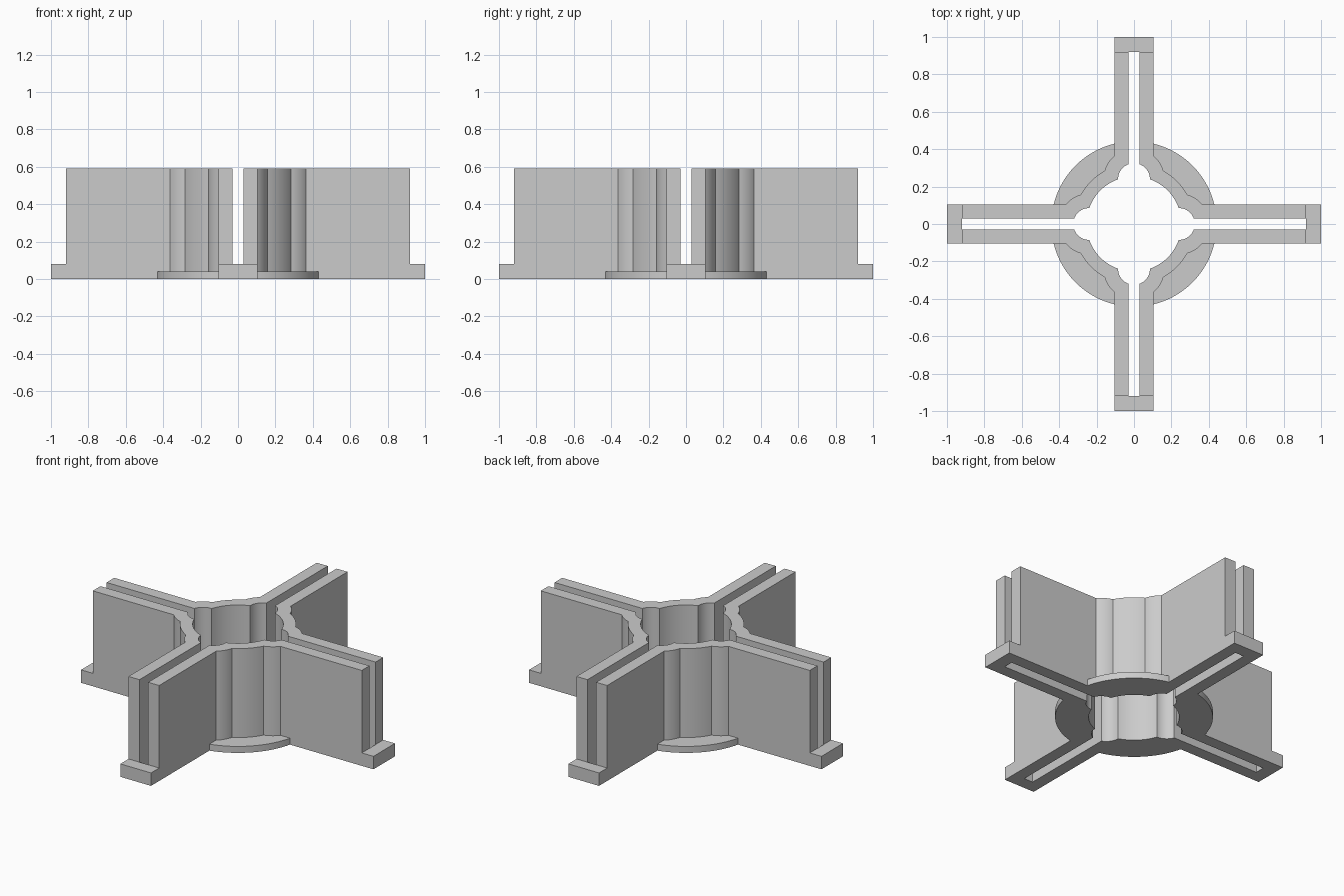
import bpy
import bmesh
import math
from mathutils import Vector, Matrix

# Main dimensions
GAP, OUTER = 0.03, 0.105          # slot half width, arm half width
REACH, TIP = 0.92, 1.0            # wall end, end block end
HEIGHT, CAP_H, FLANGE_H = 0.59, 0.08, 0.04
BULGE_X = 0.24                    # centre of the round bulge on each arm
FLANGE_R = 0.442

cube = bpy.data.objects.get("Cube")
if cube:
    bpy.data.objects.remove(cube, do_unlink=True)

grey = bpy.data.materials.new("plain grey")
grey.use_nodes = True
COLOUR = (0.6, 0.6, 0.6, 1)
grey.diffuse_color = COLOUR
grey.node_tree.nodes["Principled BSDF"].inputs["Base Color"].default_value = COLOUR


def arc(cx, radius, start, end, steps):
    """Points on an arc centred on the x axis."""
    angles = [start + (end - start) * i / steps for i in range(steps + 1)]
    return [Vector((cx + radius * math.cos(a), radius * math.sin(a))) for a in angles]


def hub_side(y, bulge_r, hub_r):
    """Half outline from the arm end to the diagonal, then mirrored across it."""
    # where the bulge circle crosses the hub circle
    x = (hub_r ** 2 - bulge_r ** 2 + BULGE_X ** 2) / (2 * BULGE_X)
    cross_y = math.sqrt(hub_r ** 2 - x ** 2)
    bulge = arc(BULGE_X, bulge_r, math.asin(y / bulge_r),
                math.atan2(cross_y, x - BULGE_X), 10)
    hub = arc(0, hub_r, math.atan2(cross_y, x), math.pi / 4, 8)
    half = bulge + hub[1:]
    return half + [Vector((p.y, p.x)) for p in reversed(half[:-1])]


def extrude(name, outline, height, turn):
    """Extrude a plan outline upwards from the ground, turned about z."""
    bm = bmesh.new()
    face = bm.faces.new([bm.verts.new((p[0], p[1], 0)) for p in outline])
    top = bmesh.ops.extrude_face_region(bm, geom=[face])["geom"]
    bmesh.ops.translate(bm, vec=(0, 0, height),
                        verts=[v for v in top if isinstance(v, bmesh.types.BMVert)])
    bmesh.ops.recalc_face_normals(bm, faces=bm.faces)
    bm.transform(Matrix.Rotation(turn, 4, "Z"))
    mesh = bpy.data.meshes.new(name)
    bm.to_mesh(mesh)
    bm.free()
    mesh.materials.append(grey)
    obj = bpy.data.objects.new(name, mesh)
    bpy.context.collection.objects.link(obj)
    return obj


# Plan outlines of one quadrant
inner = hub_side(GAP, 0.085, 0.254)
outer = hub_side(OUTER, 0.163, 0.325)
wall = ([(REACH, GAP)] + inner + [(GAP, REACH), (OUTER, REACH)]
        + outer[::-1] + [(REACH, OUTER)])
edge = math.asin(OUTER / FLANGE_R)
flange = arc(0, FLANGE_R, edge, math.pi / 2 - edge, 24) + outer[::-1]
cap = [(REACH, -OUTER), (TIP, -OUTER), (TIP, OUTER), (REACH, OUTER)]

# Four identical quadrants
parts = []
quadrants = ("back_left", "back_right", "front_right", "front_left")
arms = ("left", "back", "right", "front")
for i, (quadrant, arm) in enumerate(zip(quadrants, arms)):
    turn = i * math.pi / 2
    parts.append(extrude(quadrant + "_wall", wall, HEIGHT, turn))
    parts.append(extrude(quadrant + "_flange", flange, FLANGE_H, turn))
    parts.append(extrude(arm + "_end_block", cap, CAP_H, turn))

# Smooth curves, sharp corners
bpy.ops.object.select_all(action="DESELECT")
for part in parts:
    part.select_set(True)
bpy.context.view_layer.objects.active = parts[0]
bpy.ops.object.shade_smooth_by_angle(angle=math.radians(30))
